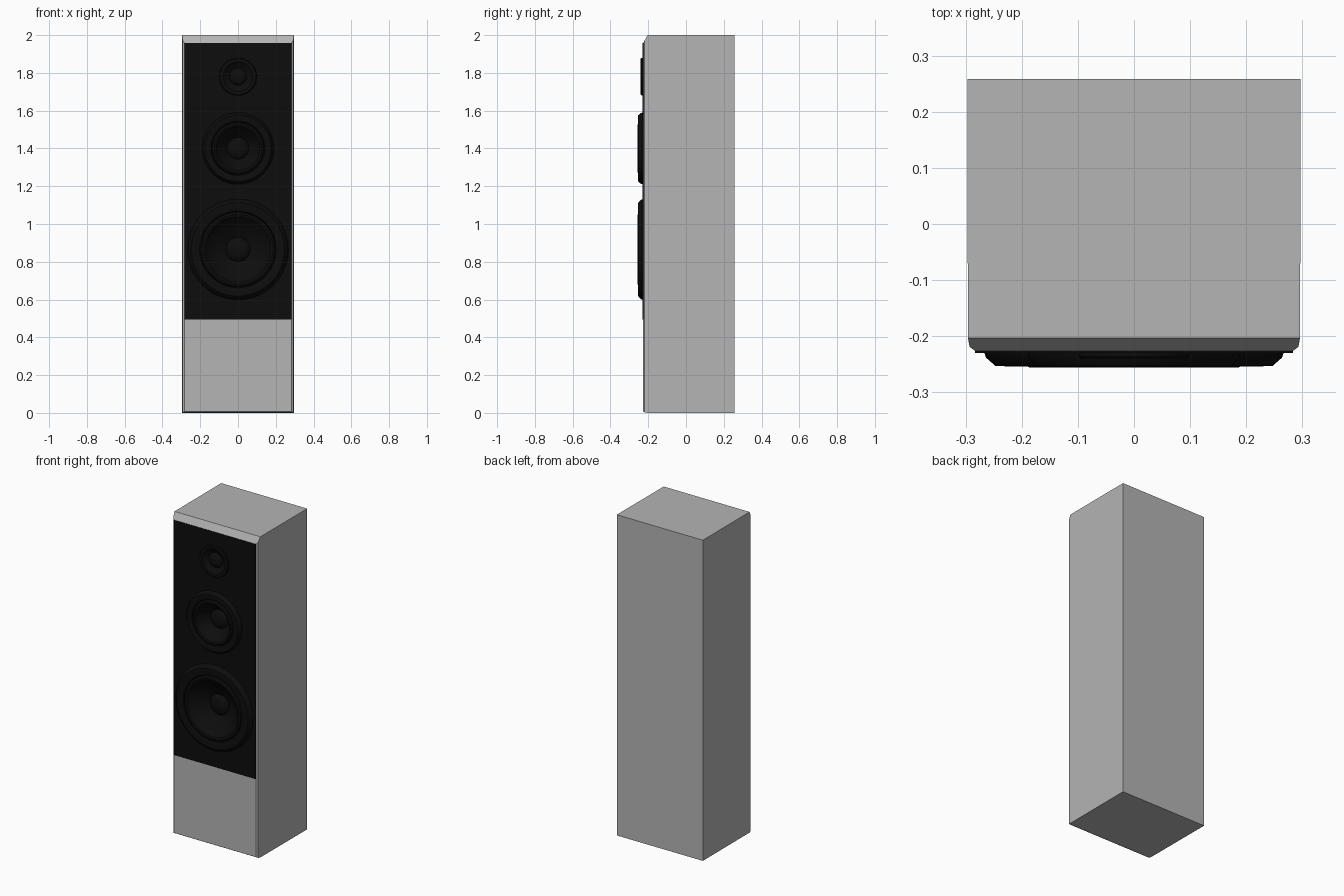
import bpy, bmesh, math
from mathutils import Vector, Matrix

cube = bpy.data.objects.get("Cube")
if cube:
    bpy.data.objects.remove(cube, do_unlink=True)


def material(name, value):
    m = bpy.data.materials.new(name)
    m.use_nodes = True
    m.diffuse_color = (value, value, value, 1)
    bsdf = next(n for n in m.node_tree.nodes if n.type == "BSDF_PRINCIPLED")
    bsdf.inputs["Base Color"].default_value = (value, value, value, 1)
    return m


grey = material("cabinet_grey", 0.46)
black = material("matte_black", 0.004)


def add_object(name, bm, mat):
    bmesh.ops.recalc_face_normals(bm, faces=bm.faces)
    mesh = bpy.data.meshes.new(name)
    bm.to_mesh(mesh)
    bm.free()
    mesh.materials.append(mat)
    ob = bpy.data.objects.new(name, mesh)
    bpy.context.collection.objects.link(ob)
    return ob


def activate(ob):
    bpy.ops.object.select_all(action="DESELECT")
    ob.select_set(True)
    bpy.context.view_layer.objects.active = ob


def loft(name, sections, mat):
    """Solid through rectangles given as (y, half width, bottom, top)."""
    bm = bmesh.new()
    rings = [[bm.verts.new(p) for p in ((-w, y, a), (w, y, a), (w, y, b), (-w, y, b))]
             for y, w, a, b in sections]
    for r, s in zip(rings, rings[1:]):
        for i in range(4):
            j = (i + 1) % 4
            bm.faces.new((r[i], r[j], s[j], s[i]))
    bm.faces.new(rings[0])
    bm.faces.new(rings[-1])
    return add_object(name, bm, mat)


def lathe(name, profile, z, mat):
    """Revolve (radius, height in front of the baffle) about the driver axis."""
    bm = bmesh.new()
    verts = [bm.verts.new((r, FRONT - h, z)) for r, h in profile]
    edges = [bm.edges.new(pair) for pair in zip(verts, verts[1:])]
    bmesh.ops.spin(bm, geom=verts + edges, cent=(0, 0, z), axis=(0, 1, 0),
                   angle=math.tau, steps=64, use_duplicate=False)
    bmesh.ops.remove_doubles(bm, verts=bm.verts, dist=0.0001)
    ob = add_object(name, bm, mat)
    # the skin is open at the back, so orient it by the dust cap
    cap = min(ob.data.polygons, key=lambda p: Vector((p.center.x, p.center.z - z)).length)
    if cap.normal.y > 0:
        ob.data.flip_normals()
    activate(ob)
    bpy.ops.object.shade_smooth_by_angle(angle=math.radians(35))
    return ob


def cut_hole(target, radius, z):
    bm = bmesh.new()
    bmesh.ops.create_cone(bm, cap_ends=True, segments=48, radius1=radius,
                          radius2=radius, depth=0.3,
                          matrix=Matrix.Translation((0, -0.27, z)) @ Matrix.Rotation(math.pi / 2, 4, "X"))
    cutter = add_object("hole_cutter", bm, target.data.materials[0])
    cutter.hide_render = True
    mod = target.modifiers.new("hole", "BOOLEAN")
    mod.object = cutter
    mod.operation = "DIFFERENCE"
    mod.solver = "EXACT"
    activate(target)
    bpy.ops.object.modifier_apply(modifier=mod.name)
    bpy.data.objects.remove(cutter, do_unlink=True)


FRONT = -0.23

# Cabinet with chamfered front edges, and the thin front baffle
cabinet = loft("cabinet", [(-0.227, 0.282, 0.008, 1.958), (-0.219, 0.293, 0.003, 1.972),
                           (-0.203, 0.296, 0, 2), (0.258, 0.297, 0, 2)], grey)
baffle = loft("baffle", [(FRONT, 0.283, 0.495, 1.959), (-0.226, 0.283, 0.495, 1.959)], black)

# Drivers: rim, groove, rolled surround, sunken cone and domed dust cap
woofer = [(0.267, -0.002), (0.264, 0.008), (0.247, 0.023), (0.215, 0.024), (0.203, 0.02),
          (0.199, 0.012), (0.195, 0.022), (0.185, 0.026), (0.173, 0.022), (0.165, 0.01),
          (0.11, -0.024), (0.064, -0.05), (0.056, -0.039), (0.037, -0.031), (0.018, -0.027), (0, -0.026)]
midrange = [(0.19, -0.002), (0.188, 0.008), (0.176, 0.023), (0.152, 0.024), (0.143, 0.02),
            (0.139, 0.012), (0.135, 0.022), (0.126, 0.026), (0.116, 0.022), (0.11, 0.01),
            (0.08, -0.02), (0.058, -0.045), (0.05, -0.035), (0.034, -0.028), (0.017, -0.024), (0, -0.023)]
tweeter = [(0.1, -0.002), (0.099, 0.006), (0.095, 0.01), (0.078, 0.01), (0.072, 0.005),
           (0.06, -0.004), (0.046, -0.012), (0.04, -0.003), (0.028, 0.004), (0.014, 0.007), (0, 0.008)]

for name, profile, z, hole in (("woofer", woofer, 0.865, 0.21),
                               ("midrange", midrange, 1.4, 0.15),
                               ("tweeter", tweeter, 1.78, 0.08)):
    cut_hole(cabinet, hole, z)
    cut_hole(baffle, hole, z)
    lathe(name, profile, z, black)
